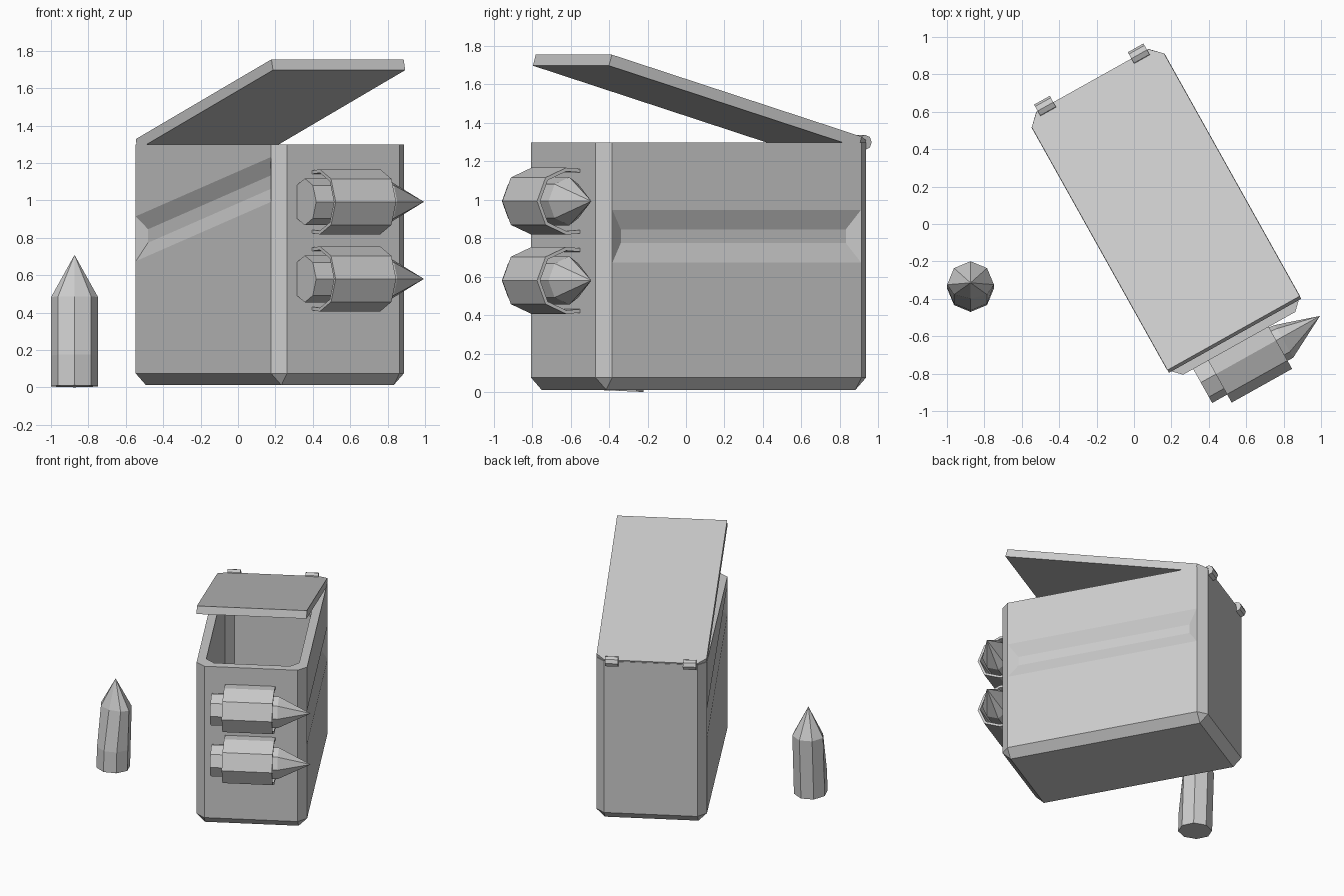
import bpy, bmesh
from math import radians, sin, cos, pi
from mathutils import Matrix, Vector

if "Cube" in bpy.data.objects:
    bpy.data.objects.remove(bpy.data.objects["Cube"])

GREY = bpy.data.materials.new("plain_grey")
GREY.use_nodes = True
GREY.diffuse_color = (0.6, 0.6, 0.6, 1)
GREY.node_tree.nodes["Principled BSDF"].inputs["Base Color"].default_value = (0.6, 0.6, 0.6, 1)

# The crate stands turned on the ground; its parts share this frame
FRAME = Matrix.Translation((0.17, 0.065, 0)) @ Matrix.Rotation(radians(29.2), 4, 'Z')
HALF_W, HALF_L, TOP, FLOOR = 0.407, 0.805, 1.298, 0.012
CHAMFER, WALL = 0.063, 0.065


def finish(name, bm, matrix):
    bmesh.ops.recalc_face_normals(bm, faces=bm.faces)
    mesh = bpy.data.meshes.new(name)
    bm.to_mesh(mesh)
    bm.free()
    mesh.materials.append(GREY)
    obj = bpy.data.objects.new(name, mesh)
    obj.matrix_world = matrix
    bpy.context.scene.collection.objects.link(obj)
    return obj


def loft(name, rings, matrix):
    """Closed rings of equal length joined by quads, capped at both ends."""
    bm = bmesh.new()
    rows = [[bm.verts.new(p) for p in ring] for ring in rings]
    n = len(rows[0])
    for a, b in zip(rows, rows[1:]):
        for i in range(n):
            j = (i + 1) % n
            bm.faces.new((a[i], a[j], b[j], b[i]))
    bm.faces.new(rows[0])
    bm.faces.new(rows[-1])
    bmesh.ops.remove_doubles(bm, verts=bm.verts, dist=1e-5)
    return finish(name, bm, matrix)


def tub(name, half_w, half_l, low, high):
    """Block with chamfered uprights and bottom edges."""
    bm = bmesh.new()
    bmesh.ops.create_cube(bm, size=2)
    for v in bm.verts:
        v.co = (v.co.x * half_w, v.co.y * half_l, high if v.co.z > 0 else low)
    edges = [e for e in bm.edges if min(v.co.z for v in e.verts) < high - 0.01]
    bmesh.ops.bevel(bm, geom=edges, offset=CHAMFER, segments=1, affect='EDGES')
    return finish(name, bm, FRAME)


def groove(name, side, centre, half_h, slope):
    """Tapered cutter for a pressed channel along one long side."""
    bm = bmesh.new()
    for sy in (-1, 1):
        for sz in (-1, 1):
            inner = Vector((HALF_W - 0.036, sy * 0.67, sz * 0.036))
            outer = Vector((HALF_W, sy * 0.74, sz * half_h))
            for p in (inner, inner + (outer - inner) * 1.2):
                bm.verts.new((side * p.x, p.y, centre + p.z - slope * p.y))
    bmesh.ops.convex_hull(bm, input=bm.verts)
    return finish(name, bm, FRAME)


# Crate body: hollow tub with a level channel on one side, a slanted one on the other
body = tub("crate_body", HALF_W, HALF_L, FLOOR, TOP)
cutters = [
    tub("cavity_cutter", HALF_W - WALL, HALF_L - WALL, FLOOR + WALL, TOP + 0.3),
    groove("level_channel_cutter", 1, 0.81, 0.137, 0),
    groove("slanted_channel_cutter", -1, 0.953, 0.12, 0.214),
]
for cutter in cutters:
    cutter.hide_render = True
    mod = body.modifiers.new("cut", 'BOOLEAN')
    mod.operation = 'DIFFERENCE'
    mod.solver = 'EXACT'
    mod.object = cutter
bpy.context.view_layer.update()
cut_mesh = bpy.data.meshes.new_from_object(
    body.evaluated_get(bpy.context.evaluated_depsgraph_get()))
body.modifiers.clear()
body.data = cut_mesh
for cutter in cutters:
    bpy.data.objects.remove(cutter)

# Lid: slab swung up about the back edge, back corners clipped
w, c, length = HALF_W - 0.002, CHAMFER, 2 * HALF_L
plan = [(-w, -length), (w, -length), (w, -c), (w - c, 0), (c - w, 0), (-w, -c)]
swing = Matrix.Translation((0, HALF_L, TOP + 0.012)) @ Matrix.Rotation(radians(-16), 4, 'X')
loft("lid", [[(x, y, z) for x, y in plan] for z in (-0.06, 0)], FRAME @ swing)


def octagon(r):
    return [(r * cos(i * pi / 4), r * sin(i * pi / 4)) for i in range(8)]


# Hinge barrels
for side, name in ((-1, "right_hinge"), (1, "left_hinge")):
    loft(name, [[(side * 0.287 + e, HALF_L + y, TOP + z) for y, z in octagon(0.039)]
                for e in (-0.048, 0.048)], FRAME)


def bullet(name, size, matrix):
    """Eight-sided round with a pointed tip and one flattened flank."""
    base = octagon(0.125)
    flank = [(x, y * 0.6 if y < -0.01 else y) for x, y in base]
    rings = [[(x, y, z * size) for x, y in ring]
             for ring, z in ((base, 0), (base, 0.235), (flank, 0.68), (octagon(0), 1))]
    return loft(name, rings, matrix)


# Rounds held on the front by open sleeves
AXIS_Y = -0.888
arc = [(-cos(radians(a)), sin(radians(a))) for a in range(-90, 91, 45)]


def sleeve_profile(r):
    return [(0.09, -r * 0.96)] + [(y * r, z * r) for y, z in arc] + [(0.09, r * 0.96)]


for z, name in ((0.992, "upper"), (0.58, "lower")):
    lay = Matrix.Translation((-0.282, AXIS_Y, z)) @ Matrix.Rotation(pi / 2, 4, 'Y')
    bullet(name + "_round", 0.73, FRAME @ lay @ Matrix.Rotation(pi, 4, 'Z'))
    outline = sleeve_profile(0.174) + sleeve_profile(0.155)[::-1]
    loft(name + "_sleeve", [[(x, AXIS_Y + py, z + pz) for py, pz in outline]
                            for x in (-0.19, 0.18)], FRAME)

# Loose round standing beside the crate, leaning slightly back
bullet("loose_round", 0.703,
       Matrix.Translation((-0.874, -0.345, 0.006)) @ Matrix.Rotation(radians(-2.5), 4, 'X'))
